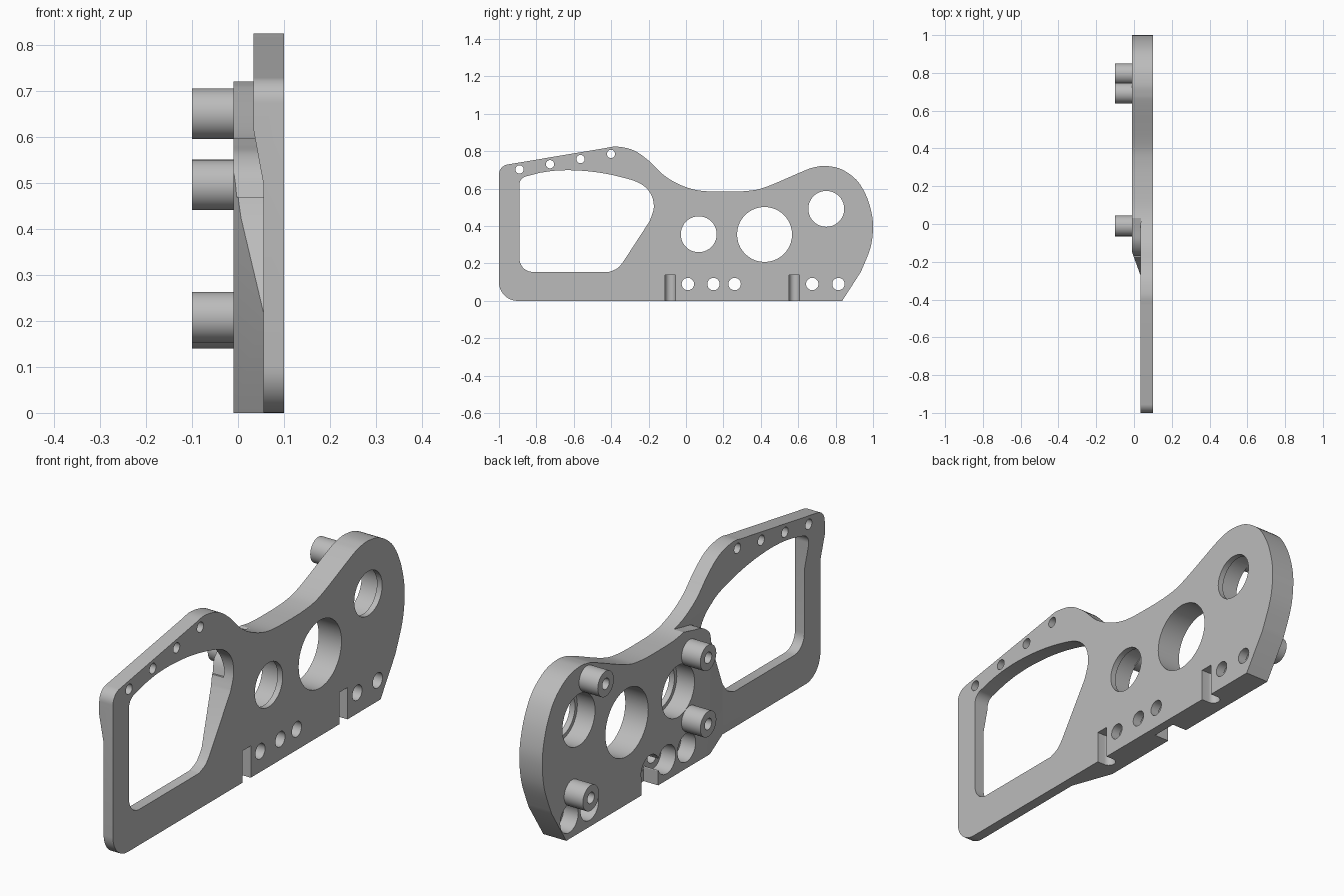
import bpy, bmesh, math
from mathutils import Vector

if "Cube" in bpy.data.objects:
    bpy.data.objects.remove(bpy.data.objects["Cube"])

metal = bpy.data.materials.new("satin grey")
metal.use_nodes = True
GREY = (0.5, 0.5, 0.5, 1)
metal.diffuse_color = GREY
metal.node_tree.nodes["Principled BSDF"].inputs["Base Color"].default_value = GREY


def prism(name, pts, lo, hi, axis="x"):
    """Extrude a 2D outline from lo to hi along an axis."""
    place = {"x": lambda a, b, d: (d, a, b),
             "y": lambda a, b, d: (a, d, b),
             "z": lambda a, b, d: (a, b, d)}[axis]
    bm = bmesh.new()
    face = bm.faces.new([bm.verts.new(place(a, b, lo)) for a, b in pts])
    out = bmesh.ops.extrude_face_region(bm, geom=[face])
    verts = [v for v in out["geom"] if isinstance(v, bmesh.types.BMVert)]
    bmesh.ops.translate(bm, verts=verts, vec=place(0, 0, hi - lo))
    bmesh.ops.recalc_face_normals(bm, faces=bm.faces)
    mesh = bpy.data.meshes.new(name)
    bm.to_mesh(mesh)
    bm.free()
    mesh.materials.append(metal)
    ob = bpy.data.objects.new(name, mesh)
    bpy.context.scene.collection.objects.link(ob)
    return ob


def arc(y, z, r, start, end, n=10):
    angles = [math.radians(start + (end - start) * i / n) for i in range(n + 1)]
    return [(y + r * math.cos(a), z + r * math.sin(a)) for a in angles]


def rod(name, y, z, r, lo, hi):
    return prism(name, arc(y, z, r, 0, 360, 40)[:-1], lo, hi)


def rect(a0, a1, b0, b1):
    return [(a0, b0), (a1, b0), (a1, b1), (a0, b1)]


def spline(pts, n=5):
    """Smooth curve through the points."""
    p = [Vector(q) for q in [pts[0]] + pts + [pts[-1]]]
    out = []
    for a, b, c, d in zip(p, p[1:], p[2:], p[3:]):
        for i in range(n):
            t = i / n
            v = 0.5 * (2 * b + (c - a) * t + (2 * a - 5 * b + 4 * c - d) * t * t
                       + (3 * b - a - 3 * c + d) * t ** 3)
            out.append(tuple(v))
    return out + [pts[-1]]


def boolean(ob, tool, operation="DIFFERENCE"):
    mod = ob.modifiers.new("cut", "BOOLEAN")
    mod.operation, mod.solver, mod.object = operation, "EXACT", tool
    bpy.context.view_layer.update()
    result = bpy.data.meshes.new_from_object(
        ob.evaluated_get(bpy.context.evaluated_depsgraph_get()))
    ob.modifiers.clear()
    ob.data = result
    bpy.data.objects.remove(tool)


def finish(ob):
    bpy.ops.object.select_all(action="DESELECT")
    bpy.context.view_layer.objects.active = ob
    ob.select_set(True)
    bpy.ops.object.shade_smooth_by_angle(angle=math.radians(25))


# Side plate outline
top_curve = spline([(-0.43, 0.817), (-0.37, 0.825), (-0.28, 0.805), (-0.2, 0.75),
                    (-0.12, 0.673), (-0.03, 0.62), (0.07, 0.59), (0.2, 0.584),
                    (0.33, 0.588), (0.43, 0.61), (0.63, 0.695), (0.69, 0.715),
                    (0.75, 0.721), (0.83, 0.704), (0.91, 0.648), (0.96, 0.57),
                    (0.99, 0.48), (1, 0.39), (0.985, 0.28), (0.935, 0.155)])
outline = ([(0.835, 0)] + arc(-0.9, 0.1, 0.1, 270, 180)
           + arc(-0.945, 0.675, 0.055, 180, 100) + top_curve)
plate = prism("side_plate", outline, -0.01, 0.1)

# Thinner front frame: the rear is relieved except over the thick body and its ramp
relief = prism("relief", [(-0.2, -0.1), (0.055, -0.1), (0.055, 0.5),
                          (0.034, 0.615), (0.034, 0.95), (-0.2, 0.95)], -1.1, 0.25, "y")
shoulder = spline([(-0.17, 0.47), (-0.15, 0.525), (-0.1, 0.565),
                   (-0.03, 0.583), (0.06, 0.605)])
body = prism("body_zone", [(0.4, -0.2), (-0.6, -0.2), (-0.6, 0.47)] + shoulder
             + [(0.06, 1.1), (0.4, 1.1)], -0.3, 0.3)
ramp = prism("ramp_zone", [(-0.01, -0.15), (0.1, -0.452), (0.4, -0.452), (0.4, 0.5),
                           (-0.4, 0.5), (-0.4, -0.15)], -0.4, 1.3, "z")
boolean(body, ramp, "INTERSECT")
boolean(relief, body)
boolean(plate, relief)

# Large window in the frame
window = (arc(-0.82, 0.225, 0.07, 270, 180) + arc(-0.845, 0.622, 0.045, 180, 100)
          + spline([(-0.78, 0.685), (-0.7, 0.696), (-0.6, 0.698), (-0.48, 0.688),
                    (-0.36, 0.665), (-0.25, 0.63), (-0.19, 0.575), (-0.172, 0.5),
                    (-0.195, 0.425)])
          + spline([(-0.335, 0.21), (-0.365, 0.175), (-0.41, 0.155)]))
boolean(plate, prism("window", window, -0.3, 0.3))

# Through holes: (y, z, radius, counterbore radius, counterbore depth limit)
holes = [(0.42, 0.355, 0.147, 0, 0),
         (0.068, 0.356, 0.096, 0.112, 0.075),
         (0.75, 0.492, 0.096, 0.112, 0.075)]
holes += [(y, 0.09, 0.033, 0.062, 0.06) for y in (0.01, 0.147, 0.26, 0.675, 0.815)]
holes += [(-0.89 + 0.163 * i, 0.703 + 0.0275 * i, 0.022, 0, 0) for i in range(4)]
for y, z, r, bore, depth in holes:
    boolean(plate, rod("hole", y, z, r, -0.3, 0.3))
    if bore:
        boolean(plate, rod("counterbore", y, z, bore, -0.3, depth))

# Rear pocket open at the lower edge
boolean(plate, prism("pocket", rect(0.205, 0.318, -0.1, 0.08), -0.3, 0.0595))

# Round-ended vertical slots in the outer face
for y in (-0.083, 0.58):
    slot = [(0.2, y - 0.028), (0.2, y + 0.028)] + [
        (a, y + b) for a, b in arc(0.065, 0, 0.028, 90, 270)]
    boolean(plate, prism("slot", slot, -0.1, 0.138, "z"))
finish(plate)

# Hollow standoffs on the rear face
posts = {"upper_rear": (0.693, 0.651), "lower_rear": (0.795, 0.195),
         "upper_middle": (-0.01, 0.496), "lower_middle": (-0.01, 0.208)}
for label, (y, z) in posts.items():
    post = rod(label + "_standoff", y, z, 0.055, -0.1, -0.005)
    boolean(post, rod("bore", y, z, 0.024, -0.2, -0.012))
    finish(post)
